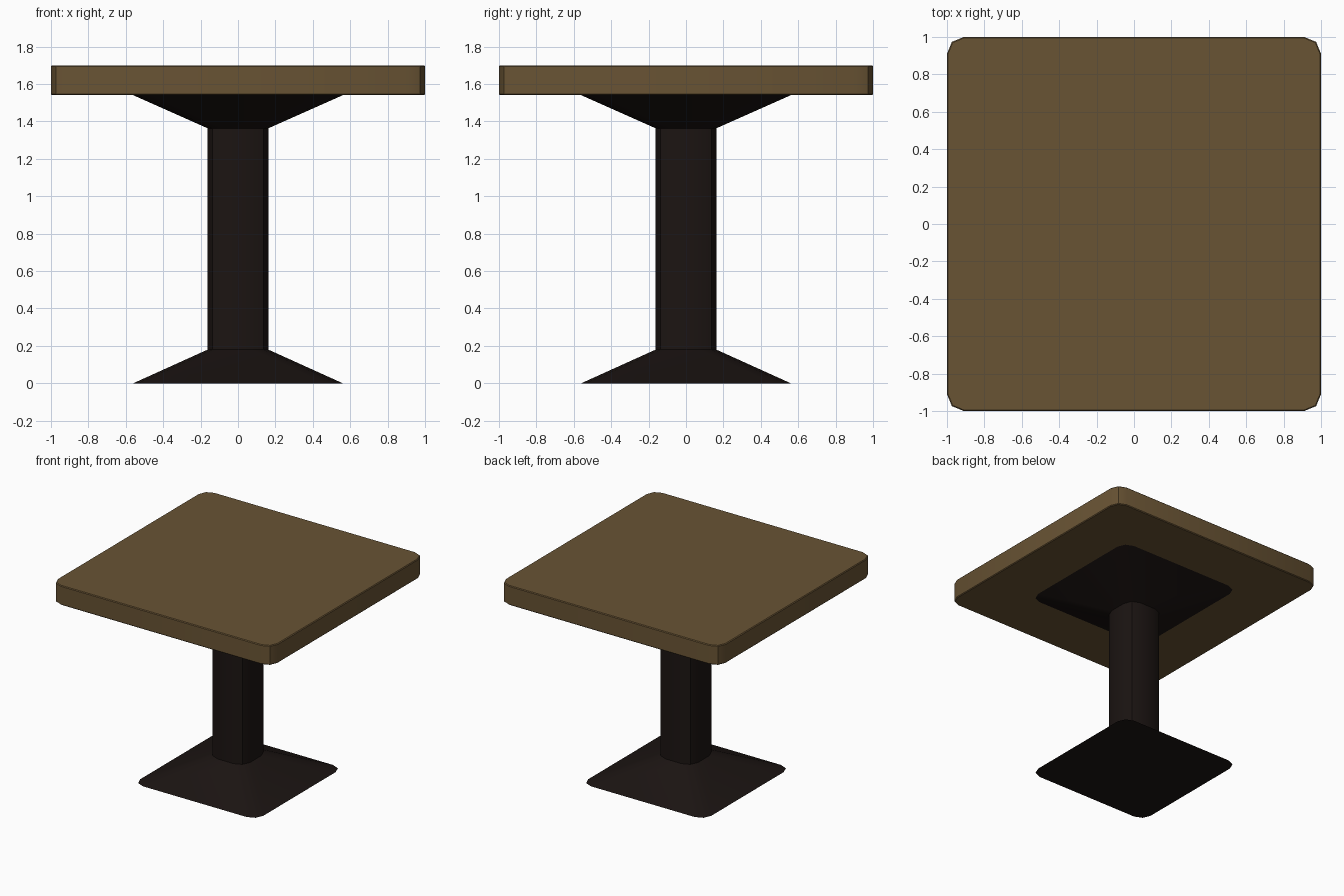
import bpy, bmesh, math

if "Cube" in bpy.data.objects:
    bpy.data.objects.remove(bpy.data.objects["Cube"])

CORNER = 0.09   # corner radius shared by all parts
SEGS = 2        # facets per corner


def material(name, color):
    m = bpy.data.materials.new(name)
    m.diffuse_color = (*color, 1)
    m.use_nodes = True
    m.node_tree.nodes["Principled BSDF"].inputs["Base Color"].default_value = m.diffuse_color
    return m


def ring(bm, half, radius, z):
    """Rounded square outline at height z."""
    verts = []
    for q in range(4):
        mid = math.radians(45 + 90 * q)
        c = (half - radius) * math.sqrt(2)
        for i in range(SEGS + 1):
            a = math.radians(90 * q + 90 * i / SEGS)
            verts.append(bm.verts.new((c * math.cos(mid) + radius * math.cos(a),
                                       c * math.sin(mid) + radius * math.sin(a), z)))
    return verts


def loft(name, profile, mat):
    """Closed solid through rounded squares given as (half width, radius, z)."""
    bm = bmesh.new()
    rings = [ring(bm, *p) for p in profile]
    n = len(rings[0])
    for lo, hi in zip(rings, rings[1:]):
        for i in range(n):
            j = (i + 1) % n
            bm.faces.new((lo[i], lo[j], hi[j], hi[i]))
    bm.faces.new(rings[0][::-1])
    bm.faces.new(rings[-1])
    me = bpy.data.meshes.new(name)
    bm.to_mesh(me)
    bm.free()
    me.materials.append(mat)
    ob = bpy.data.objects.new(name, me)
    bpy.context.collection.objects.link(ob)
    bpy.ops.object.select_all(action='DESELECT')
    ob.select_set(True)
    bpy.context.view_layer.objects.active = ob
    bpy.ops.object.shade_smooth_by_angle(angle=math.radians(30))


wood = material("wood", (0.14, 0.087, 0.034))
dark = material("dark_metal", (0.011, 0.007, 0.006))

# Tabletop slab with tiny eased edges
E = 0.006
loft("tabletop", [(1 - E, CORNER - E, 1.54), (1, CORNER, 1.54 + E),
                  (1, CORNER, 1.70 - E), (1 - E, CORNER - E, 1.70)], wood)

# Pedestal: flared foot, square column, flared support
loft("pedestal", [(0.56, CORNER, 0), (0.162, CORNER, 0.18),
                  (0.162, CORNER, 1.363), (0.56, CORNER, 1.54)], dark)
